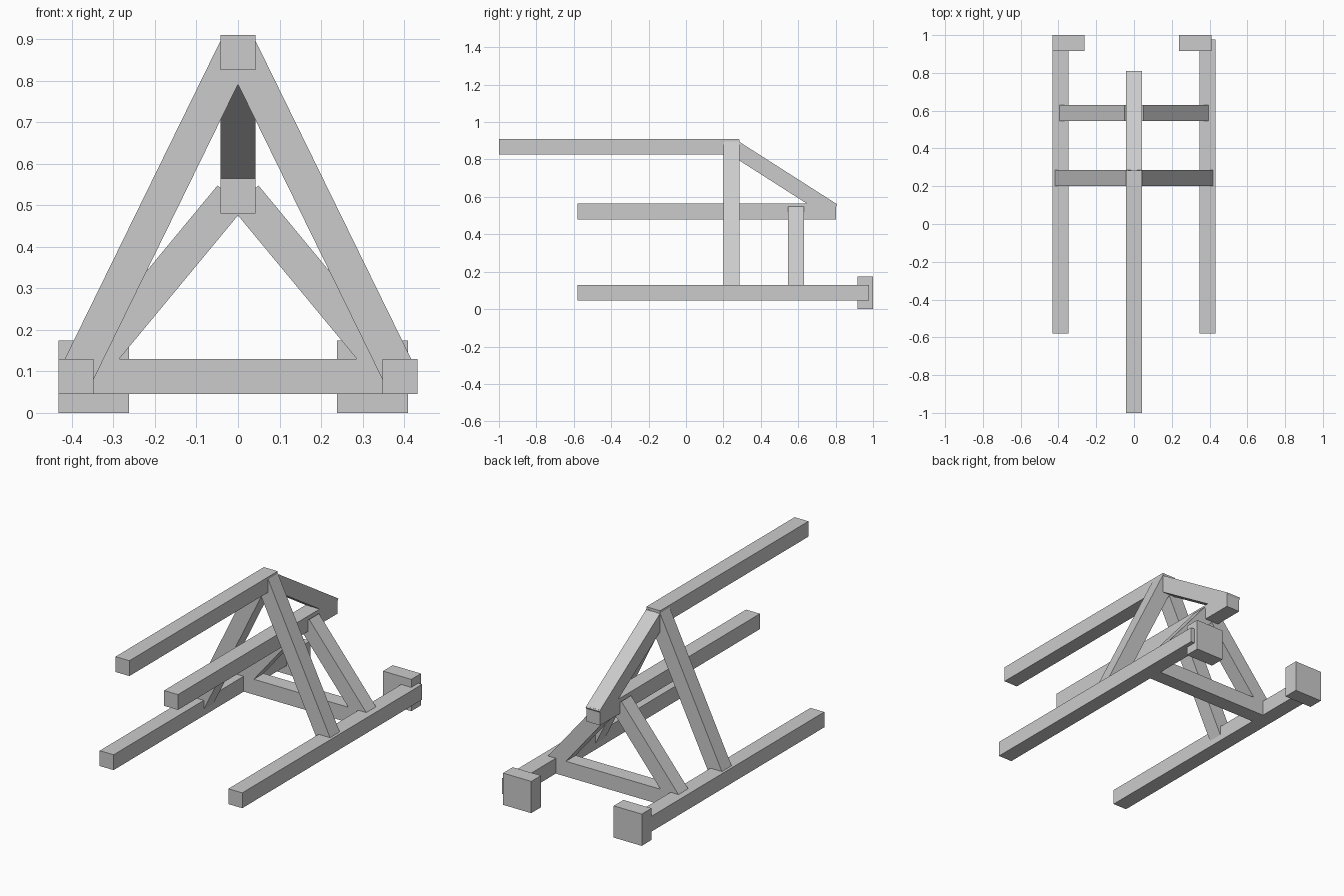
import bpy
from mathutils import Vector, Matrix

if "Cube" in bpy.data.objects:
    bpy.data.objects.remove(bpy.data.objects["Cube"])

T = 0.084  # square timber thickness


def box(name, lo, hi):
    lo, hi = Vector(lo), Vector(hi)
    bpy.ops.mesh.primitive_cube_add(size=1)
    ob = bpy.context.object
    ob.name = name
    ob.data.transform(Matrix.Translation((lo + hi) / 2) @ Matrix.Diagonal((*(hi - lo), 1)))
    return ob


def beam(name, start, end, side):
    """Square beam between two centre points; side is one cross-section axis."""
    a, b = Vector(start), Vector(end)
    z = (b - a).normalized()
    x = Vector(side)
    y = z.cross(x)
    rot = Matrix((x, y, z)).transposed().to_4x4()
    bpy.ops.mesh.primitive_cube_add(size=1)
    ob = bpy.context.object
    ob.name = name
    ob.data.transform(Matrix.Translation((a + b) / 2) @ rot @ Matrix.Diagonal((T, T, (b - a).length, 1)))
    return ob


h = T / 2

# Long centre rails
box("top_rail", (-h, -1.0, 0.826), (h, 0.284, 0.91))
box("middle_rail", (-h, -0.58, 0.48), (h, 0.803, 0.564))

# Mirrored side rails and sloping legs
for s, side in ((-1, "left"), (1, "right")):
    cx = s * 0.39
    box(side + "_bottom_rail", (cx - h, -0.58, 0.046), (cx + h, 0.978, 0.13))
    beam(side + "_tall_leg", (s * 0.391, 0.243, 0.088), (0, 0.243, 0.887), (0, 1, 0))
    beam(side + "_short_leg", (s * 0.364, 0.588, 0.102), (s * 0.017, 0.588, 0.521), (0, 1, 0))

# Cross bar between the bottom rails
box("cross_bar", (-0.39, 0.588 - h, 0.046), (0.39, 0.588 + h, 0.13))

# Sloping brace from the top rail down to the middle rail
beam("sloping_brace", (0, 0.242, 0.872), (0, 0.787, 0.524), (1, 0, 0))

# End blocks at the back
box("left_end_block", (-0.432, 0.916, 0.0), (-0.262, 1.0, 0.174))
box("right_end_block", (0.238, 0.916, 0.0), (0.409, 1.0, 0.174))
